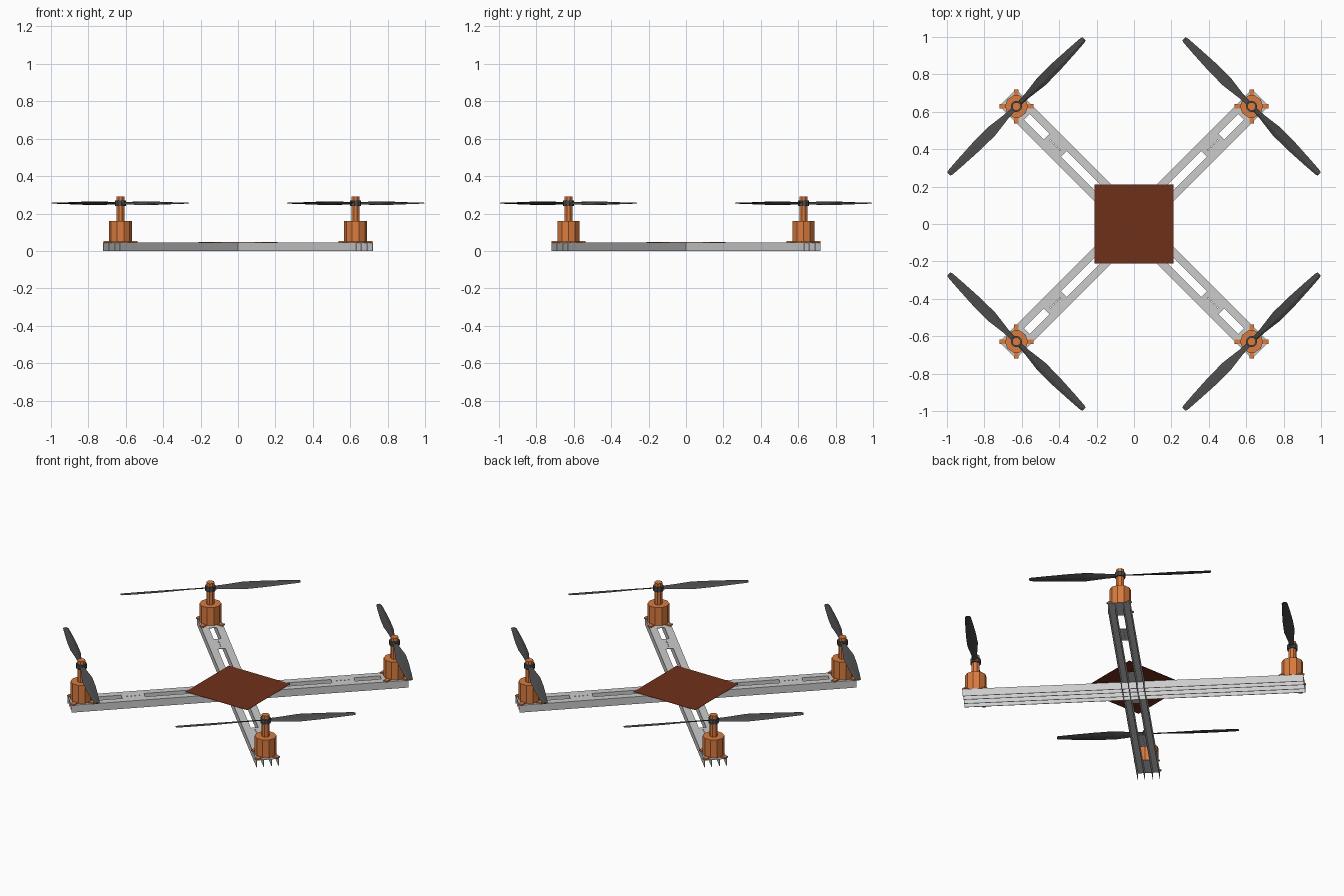
import bpy, bmesh
from math import pi, radians, cos, sin
from mathutils import Matrix, Vector

if "Cube" in bpy.data.objects:
    bpy.data.objects.remove(bpy.data.objects["Cube"])


def material(name, rgb):
    m = bpy.data.materials.new(name)
    m.diffuse_color = (*rgb, 1)
    m.use_nodes = True
    m.node_tree.nodes["Principled BSDF"].inputs["Base Color"].default_value = m.diffuse_color
    return m


ORANGE = material("orange", (0.70, 0.20, 0.05))
BROWN = material("brown", (0.16, 0.03, 0.01))
DARK = material("dark", (0.07, 0.07, 0.07))


def finish(bm, name, mat=None, loc=(0, 0, 0), rot=0):
    bmesh.ops.recalc_face_normals(bm, faces=bm.faces)
    me = bpy.data.meshes.new(name)
    bm.to_mesh(me)
    bm.free()
    if mat:
        me.materials.append(mat)
    ob = bpy.data.objects.new(name, me)
    ob.location = loc
    ob.rotation_euler.z = rot
    bpy.context.collection.objects.link(ob)
    return ob


def box(bm, x0, x1, y0, y1, z0, z1):
    c = Vector((x0 + x1, y0 + y1, z0 + z1)) / 2
    bmesh.ops.create_cube(bm, size=1, matrix=Matrix.Translation(c)
                          @ Matrix.Diagonal((x1 - x0, y1 - y0, z1 - z0, 1)))


def cyl(bm, r, z0, z1, n=8, x=0, y=0):
    bmesh.ops.create_cone(bm, cap_ends=True, segments=n, radius1=r, radius2=r, depth=z1 - z0,
                          matrix=Matrix.Translation((x, y, (z0 + z1) / 2)) @ Matrix.Rotation(pi / n, 4, 'Z'))


TOP, HALF, REACH, T = 0.045, 0.0635, 0.955, 0.003
SLOT = HALF / 3

# cutter: long slots and small screw holes in the beam's top plate
bm = bmesh.new()
for s in (-1, 1):
    for a, b in ((0.17, 0.53), (0.66, 0.81)):
        x0, x1 = sorted((s * a, s * b))
        box(bm, x0, x1, -SLOT, SLOT, 0.03, 0.06)
    for i in range(4):
        cyl(bm, 0.004, 0.03, 0.06, 8, s * (0.56 + 0.023 * i))
cutter = finish(bm, "slot_cutter")
cutter.hide_render = True
cutter.hide_viewport = True

# two crossed beams: slotted top plate over four thin ribs
for k, ang in enumerate((pi / 4, -pi / 4)):
    bm = bmesh.new()
    box(bm, -REACH, REACH, -HALF, HALF, TOP - T, TOP)
    plate = finish(bm, f"beam_plate_{k + 1}", rot=ang)
    mod = plate.modifiers.new("slots", 'BOOLEAN')
    mod.operation = 'DIFFERENCE'
    mod.solver = 'EXACT'
    holder = cutter if k == 0 else cutter.copy()
    if k:
        bpy.context.collection.objects.link(holder)
    holder.rotation_euler.z = ang
    mod.object = holder

    bm = bmesh.new()
    for y in (-HALF + T / 2, -SLOT - T / 2, SLOT + T / 2, HALF - T / 2):
        box(bm, -REACH, REACH, y - T / 2, y + T / 2, 0, TOP - T)
    finish(bm, f"beam_ribs_{k + 1}", rot=ang)

# centre board
bm = bmesh.new()
box(bm, -0.21, 0.21, -0.21, 0.21, TOP, TOP + 0.002)
finish(bm, "centre_board", BROWN)


def propeller(name, loc, rot):
    bm = bmesh.new()
    # blade stations: radius, chord, pitch in degrees
    stations = [(0.02, 0.026, 24), (0.08, 0.034, 24), (0.19, 0.062, 19),
                (0.30, 0.058, 14), (0.42, 0.044, 10), (0.50, 0.032, 7), (0.51, 0.022, 7)]
    for turn in (0, pi):
        m = Matrix.Rotation(turn, 3, 'Z')
        rings = []
        for r, c, p in stations:
            p = radians(p)
            ring = []
            for u, w in ((-0.5, 0), (-0.15, 0.004), (0.5, 0), (0, -0.002)):
                y, z = u * c, w
                ring.append(bm.verts.new(m @ Vector((r, y * cos(p) - z * sin(p), y * sin(p) + z * cos(p)))))
            rings.append(ring)
        for a, b in zip(rings, rings[1:]):
            for i in range(4):
                j = (i + 1) % 4
                bm.faces.new((a[i], a[j], b[j], b[i]))
        bm.faces.new(rings[0])
        bm.faces.new(rings[-1])
    cyl(bm, 0.03, -0.014, 0.014, 10)
    finish(bm, name, DARK, loc, rot)


# motor with cross mount, shaft and propeller on each beam end
D = 0.628
for sx, sy in ((1, 1), (-1, 1), (-1, -1), (1, -1)):
    tag = ("back" if sy > 0 else "front") + ("_right" if sx > 0 else "_left")
    loc = (sx * D, sy * D, 0)

    bm = bmesh.new()
    for x, y in ((0.09, 0.012), (0.012, 0.09)):
        box(bm, -x, x, -y, y, TOP, TOP + 0.008)
    finish(bm, "motor_mount_" + tag, ORANGE, loc)

    bm = bmesh.new()
    cyl(bm, 0.061, TOP + 0.004, 0.16, 10)
    cyl(bm, 0.023, 0.16, 0.29, 8)
    finish(bm, "motor_" + tag, ORANGE, loc)

    propeller("propeller_" + tag, (loc[0], loc[1], 0.255), -pi / 4 * sx * sy)
